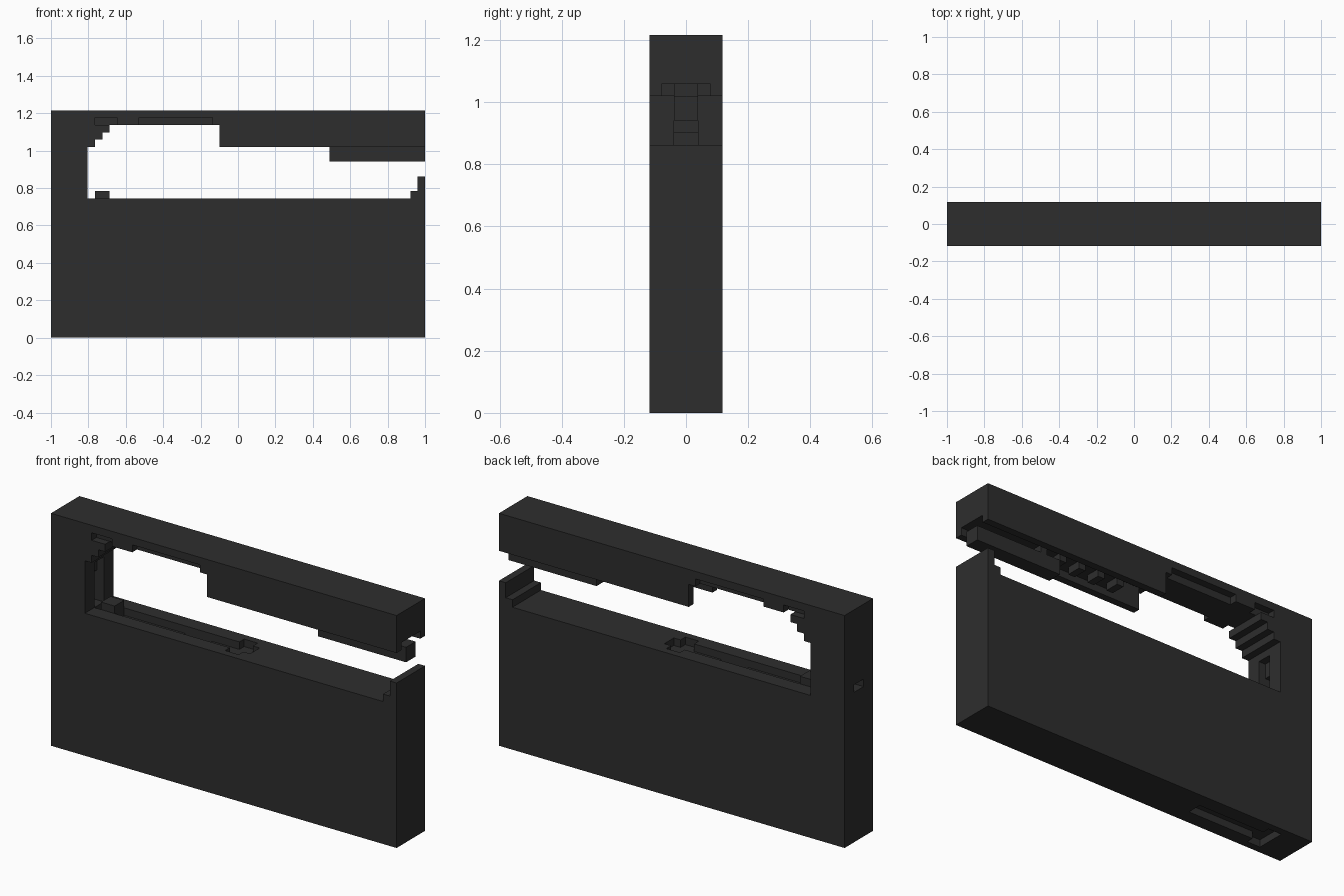
import bpy, bmesh
from mathutils import Vector

cube = bpy.data.objects.get("Cube")
if cube:
    bpy.data.objects.remove(cube, do_unlink=True)

NX, NY, NZ = 51, 6, 31          # blocks along each axis
U = 2 / NX                      # size of one block

mat = bpy.data.materials.new("charcoal")
mat.use_nodes = True
colour = (0.027, 0.027, 0.027, 1)
mat.diffuse_color = colour
mat.node_tree.nodes["Principled BSDF"].inputs["Base Color"].default_value = colour


def box(x0, x1, y0, y1, z0, z1):
    """All grid blocks inside the given limits."""
    return {(x, y, z) for x in range(x0, x1) for y in range(y0, y1) for z in range(z0, z1)}


def skin(name, cells):
    """Cover a set of blocks with outer faces and merge the flat ones."""
    bm = bmesh.new()
    verts = {}

    def vert(p):
        if p not in verts:
            verts[p] = bm.verts.new(((p[0] - NX / 2) * U, (p[1] - NY / 2) * U, p[2] * U))
        return verts[p]

    for c in sorted(cells):
        for axis in range(3):
            for side in (0, 1):
                n = list(c)
                n[axis] += 2 * side - 1
                if tuple(n) in cells:
                    continue
                a, b = (axis + 1) % 3, (axis + 2) % 3
                corners = []
                for da, db in ((0, 0), (1, 0), (1, 1), (0, 1)):
                    p = list(c)
                    p[axis] += side
                    p[a] += da
                    p[b] += db
                    corners.append(vert(tuple(p)))
                bm.faces.new(corners if side else corners[::-1])
    bmesh.ops.dissolve_limit(bm, angle_limit=0.01, verts=bm.verts[:], edges=bm.edges[:])
    mesh = bpy.data.meshes.new(name)
    bm.to_mesh(mesh)
    bm.free()
    mesh.materials.append(mat)
    obj = bpy.data.objects.new(name, mesh)
    bpy.context.collection.objects.link(obj)
    return obj


body = box(0, NX, 0, NY, 0, NZ)

# Long window, open at the right end
body -= box(5, 51, 0, 6, 19, 26)
body -= box(8, 23, 0, 6, 26, 29)
for i in range(2):                                   # stepped upper corner
    body -= box(6 + i, 8, 0, 6, 26, 27 + i)
body |= box(50, 51, 0, 6, 19, 22) | box(49, 50, 0, 6, 19, 20)   # end lip

# Shallow pockets along the top of the window, on both faces
for y in (0, 5):
    body -= box(6, 9, y, y + 1, 29, 30)
    body -= box(12, 22, y, y + 1, 29, 30)

# Channel under the top beam, with a row of teeth
body -= box(23, 51, 1, 5, 26, 27)
body -= box(23, 28, 1, 5, 27, 29)
for x in range(28, 43, 3):
    body |= box(x, x + 1, 2, 4, 26, 27)

# Slot in the left inner wall and the pin hole through the end
body -= box(3, 5, 2, 4, 19, 23)
body -= box(4, 5, 2, 4, 23, 25)
body -= box(0, 3, 2, 4, 20, 21)

# Recess in the window floor
body -= box(5, 28, 2, 4, 18, 19)
body -= box(25, 27, 1, 5, 18, 19)
body -= box(17, 21, 2, 4, 15, 18)
body |= box(6, 8, 2, 4, 18, 20)

# Recess in the underside
body -= box(4, 16, 2, 4, 0, 1)
body -= box(4, 6, 1, 5, 0, 1)

skin("block_body", body)

# Hanging bar below the top beam
skin("hanging_bar", box(38, 51, 2, 4, 24, 26))
